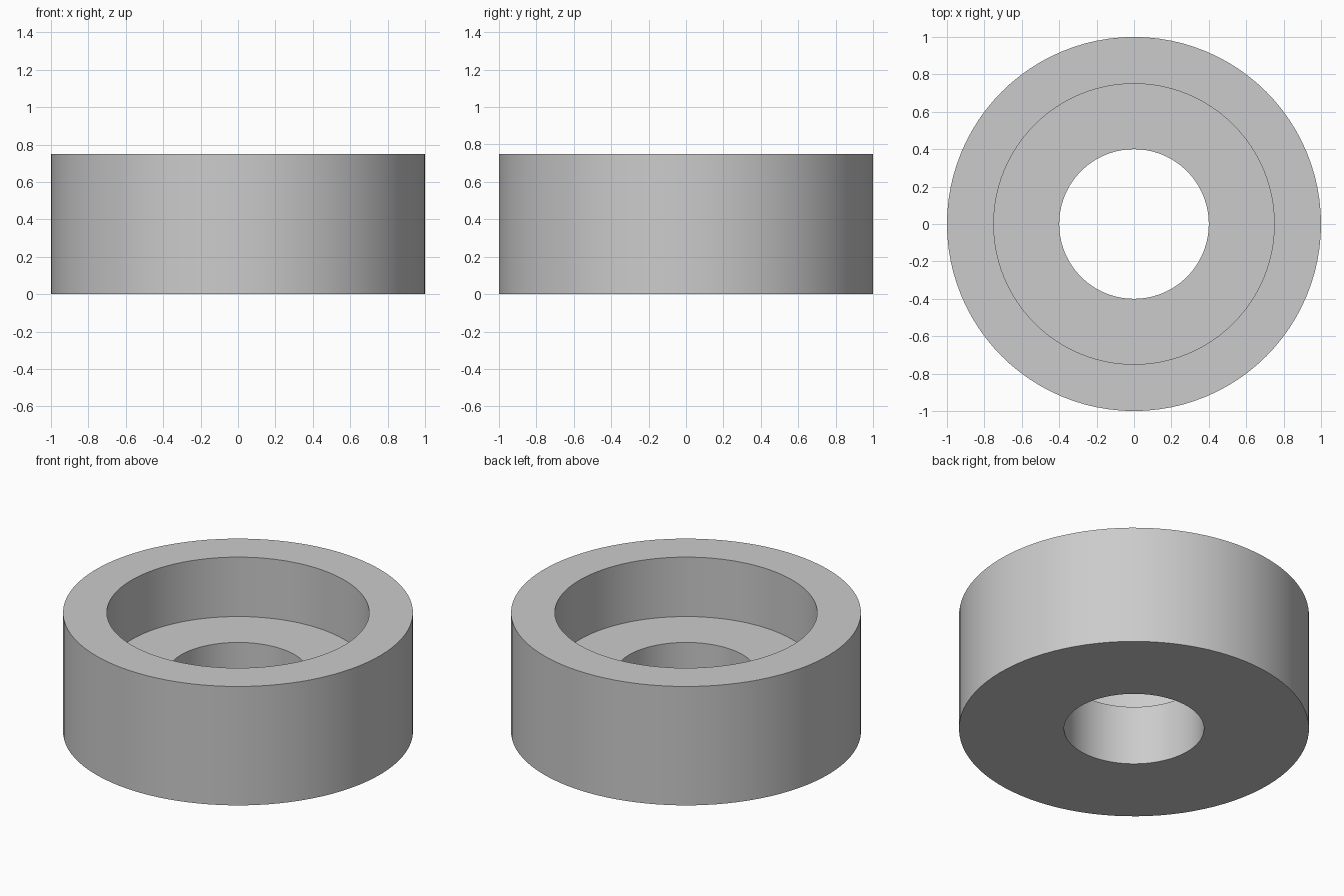
import bpy
import bmesh
import math

cube = bpy.data.objects.get("Cube")
if cube:
    bpy.data.objects.remove(cube, do_unlink=True)

SEGMENTS = 96
OUTER, BORE, HOLE = 1.0, 0.75, 0.4
HEIGHT, FLOOR = 0.75, 0.375

# Plain grey material
grey = bpy.data.materials.new("plain_grey")
grey.use_nodes = True
colour = (0.6, 0.6, 0.6, 1)
grey.diffuse_color = colour
grey.node_tree.nodes["Principled BSDF"].inputs["Base Color"].default_value = colour

# Closed counterbored section, turned around the z axis
profile = [(HOLE, 0), (OUTER, 0), (OUTER, HEIGHT),
           (BORE, HEIGHT), (BORE, FLOOR), (HOLE, FLOOR)]
bm = bmesh.new()
points = [bm.verts.new((r, 0, z)) for r, z in profile]
edges = [bm.edges.new((a, b)) for a, b in zip(points, points[1:] + points[:1])]
bmesh.ops.spin(bm, geom=points + edges, cent=(0, 0, 0), axis=(0, 0, 1),
               angle=math.tau, steps=SEGMENTS, use_merge=False)
bmesh.ops.remove_doubles(bm, verts=bm.verts, dist=0.0001)
bmesh.ops.recalc_face_normals(bm, faces=bm.faces)

mesh = bpy.data.meshes.new("counterbored_ring")
bm.to_mesh(mesh)
bm.free()
mesh.materials.append(grey)
ring = bpy.data.objects.new("counterbored_ring", mesh)
bpy.context.collection.objects.link(ring)

# Smooth round walls with crisp rims
bpy.ops.object.select_all(action="DESELECT")
ring.select_set(True)
bpy.context.view_layer.objects.active = ring
bpy.ops.object.shade_smooth_by_angle(angle=math.radians(30))
